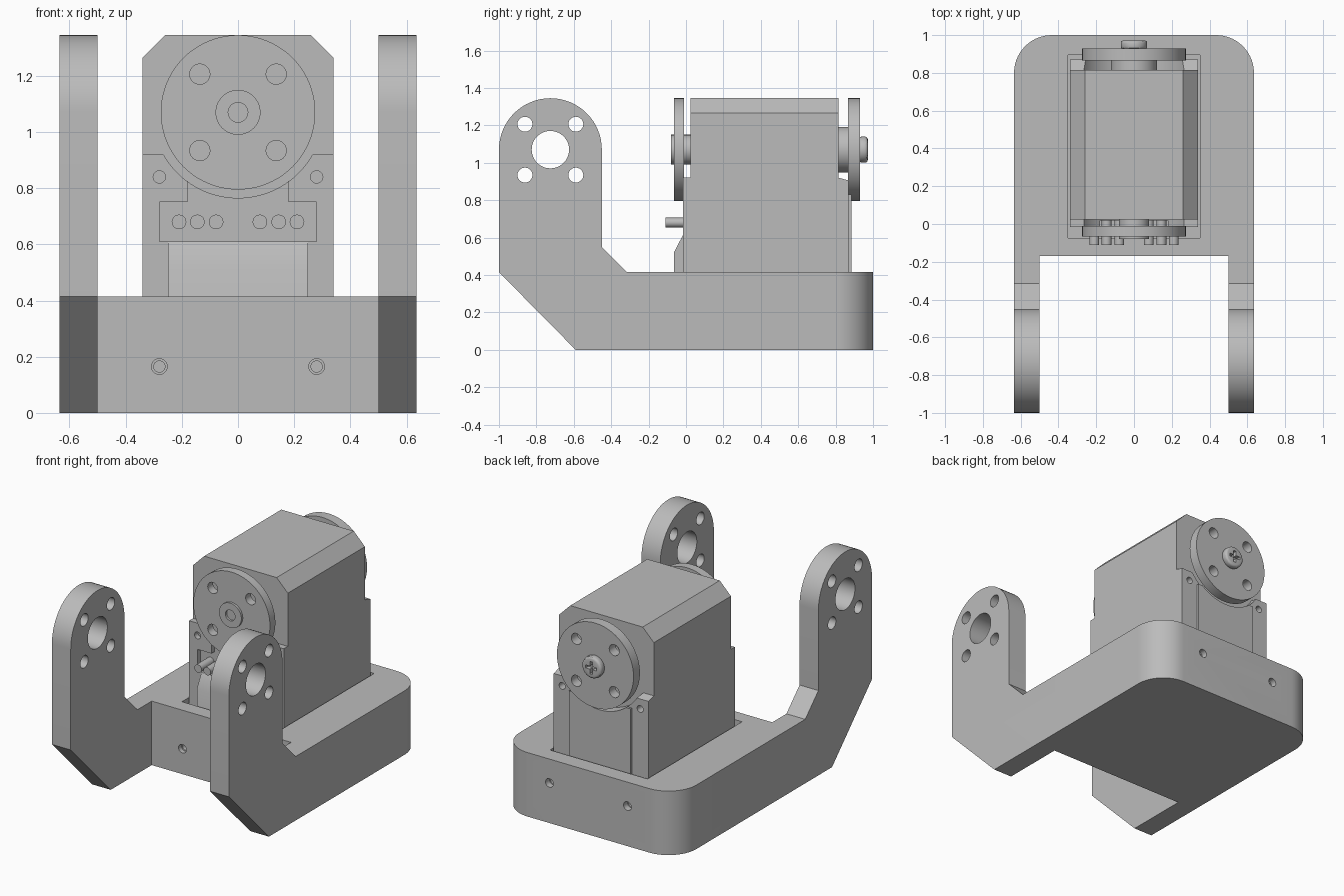
import bpy, bmesh, math
from mathutils import Vector

if "Cube" in bpy.data.objects:
    bpy.data.objects.remove(bpy.data.objects["Cube"])

grey = bpy.data.materials.new("plain grey")
grey.diffuse_color = (0.5, 0.5, 0.5, 1)
grey.use_nodes = True
grey.node_tree.nodes["Principled BSDF"].inputs["Base Color"].default_value = grey.diffuse_color

AXIS_Z = 1.07      # height of the horn axis and arm eyes
BOLT = 0.136       # bolt hole offset from that axis


def arc(cx, cy, r, a0, a1, n):
    return [(cx + r * math.cos(math.radians(a0 + (a1 - a0) * i / n)),
             cy + r * math.sin(math.radians(a0 + (a1 - a0) * i / n))) for i in range(n + 1)]


def circle(cx, cy, r, n=48):
    return arc(cx, cy, r, 0, 360, n)[:-1]


def rect(a0, a1, b0, b1):
    return [(a0, b0), (a1, b0), (a1, b1), (a0, b1)]


def prism(name, pts, axis, lo, hi):
    """Extrude a 2D outline along one axis."""
    place = {'x': lambda a, b, t: (t, a, b),
             'y': lambda a, b, t: (a, t, b),
             'z': lambda a, b, t: (a, b, t)}[axis]
    bm = bmesh.new()
    face = bm.faces.new([bm.verts.new(place(a, b, lo)) for a, b in pts])
    ext = bmesh.ops.extrude_face_region(bm, geom=[face])
    move = Vector(place(0, 0, hi - lo))
    bmesh.ops.translate(bm, vec=move, verts=[v for v in ext['geom'] if isinstance(v, bmesh.types.BMVert)])
    bmesh.ops.recalc_face_normals(bm, faces=bm.faces)
    me = bpy.data.meshes.new(name)
    bm.to_mesh(me)
    bm.free()
    me.materials.append(grey)
    ob = bpy.data.objects.new(name, me)
    bpy.context.collection.objects.link(ob)
    return ob


def bake(ob):
    dg = bpy.context.evaluated_depsgraph_get()
    me = bpy.data.meshes.new_from_object(ob.evaluated_get(dg))
    ob.modifiers.clear()
    ob.data = me


def combine(ob, tools, operation='DIFFERENCE'):
    """Apply booleans one by one and discard the tools."""
    for tool in tools:
        mod = ob.modifiers.new("cut", 'BOOLEAN')
        mod.operation, mod.solver, mod.object = operation, 'EXACT', tool
        bpy.context.view_layer.update()
        bake(ob)
        bpy.data.objects.remove(tool)


def bolt_holes(c, axis, lo, hi, r):
    return [prism("cutter", circle(c + sx * BOLT, AXIS_Z + sz * BOLT, r, 24), axis, lo, hi)
            for sx in (-1, 1) for sz in (-1, 1)]


# U-shaped bracket: plan outline intersected with side profile
plan = [(-0.635, -1.2), (-0.5, -1.2), (-0.5, -0.17), (0.5, -0.17), (0.5, -1.2), (0.635, -1.2)]
plan += arc(0.435, 0.8, 0.2, 0, 90, 14) + arc(-0.435, 0.8, 0.2, 90, 180, 14)
side = [(-0.59, 0), (1.2, 0), (1.2, 0.415), (-0.315, 0.415), (-0.45, 0.55)]
side += arc(-0.725, AXIS_Z, 0.275, 0, 180, 32) + [(-1, 0.415)]
bracket = prism("bracket", plan, 'z', -0.2, 1.6)
combine(bracket, [prism("profile", side, 'x', -0.9, 0.9)], 'INTERSECT')

# Arm eyes, servo pocket and screw holes
cuts = [prism("cutter", circle(-0.725, AXIS_Z, 0.1), 'x', -1, 1)]
cuts += bolt_holes(-0.725, 'x', -1, 1, 0.04)
cuts.append(prism("cutter", rect(-0.35, 0.35, -0.075, 0.895), 'z', 0.095, 0.6))
for x in (-0.28, 0.28):
    cuts += [prism("cutter", circle(x, 0.165, 0.028, 24), 'y', -0.3, -0.14),
             prism("cutter", circle(x, 0.165, 0.02, 24), 'y', -0.25, 0.0),
             prism("cutter", circle(x, 0.26, 0.028, 24), 'y', 0.96, 1.2),
             prism("cutter", circle(x, 0.26, 0.02, 24), 'y', 0.85, 1.1)]
combine(bracket, cuts)

# Servo case with chamfered top
prism("servo_case", [(-0.34, 0.1), (0.34, 0.1), (0.34, 1.265), (0.26, 1.345),
                     (-0.26, 1.345), (-0.34, 1.265)], 'y', 0.025, 0.815)

# Front cover: cleared around the horn, with connector recess and ear holes
front = prism("front_cover", rect(-0.34, 0.34, 0.1, 0.92), 'y', -0.015, 0.025)
cuts = [prism("cutter", circle(0, AXIS_Z, 0.305, 64), 'y', -0.1, 0.1),
        prism("cutter", [(-0.28, 0.61), (0.28, 0.61), (0.28, 0.75), (0.18, 0.75), (0.18, 0.9),
                         (-0.18, 0.9), (-0.18, 0.75), (-0.28, 0.75)], 'y', -0.1, 0.018)]
cuts += [prism("cutter", circle(x, 0.84, 0.022, 20), 'y', -0.1, 0.02) for x in (-0.28, 0.28)]
combine(front, cuts)

# Sloped bulge low on the front cover
prism("front_bulge", [(-0.012, 0.1), (-0.012, 0.61), (-0.018, 0.61), (-0.065, 0.52), (-0.065, 0.1)],
      'x', -0.25, 0.25)

# Connector pins
for i, x in enumerate((-0.21, -0.145, -0.078, 0.078, 0.145, 0.21)):
    prism("connector_pin_%d" % (i + 1), circle(x, 0.68, 0.026, 20), 'y', -0.11, 0.02)

# Back cover with ear holes, and its raised centre panel
back = prism("back_cover", [(0.815, 0.1), (0.87, 0.1), (0.87, 0.905), (0.815, 0.92)], 'x', -0.34, 0.34)
combine(back, [prism("cutter", circle(0, AXIS_Z, 0.305, 64), 'y', 0.7, 1.0)] +
        [prism("cutter", circle(x, 0.84, 0.022, 20), 'y', 0.82, 1.0) for x in (-0.28, 0.28)])
panel = prism("back_panel", rect(-0.22, 0.22, 0.1, 0.83), 'y', 0.865, 0.885)
combine(panel, [prism("cutter", circle(0, AXIS_Z, 0.305, 64), 'y', 0.7, 1.0)])

# Front horn and its hub
horn = prism("front_horn", circle(0, AXIS_Z, 0.275, 80), 'y', -0.065, -0.01)
combine(horn, bolt_holes(0, 'y', -0.2, 0.02, 0.036))
hub = prism("front_hub", circle(0, AXIS_Z, 0.08), 'y', -0.08, 0.03)
combine(hub, [prism("cutter", circle(0, AXIS_Z, 0.035, 24), 'y', -0.2, -0.03)])

# Back horn, hub and cross-head screw
horn = prism("back_horn", circle(0, AXIS_Z, 0.275, 80), 'y', 0.865, 0.93)
combine(horn, bolt_holes(0, 'y', 0.8, 1.1, 0.036))
prism("back_hub", circle(0, AXIS_Z, 0.122), 'y', 0.81, 0.868)
screw = prism("back_screw", circle(0, AXIS_Z, 0.07), 'y', 0.925, 0.972)
bev = screw.modifiers.new("round", 'BEVEL')
bev.width, bev.segments, bev.limit_method, bev.angle_limit = 0.015, 3, 'ANGLE', 1.0
bpy.context.view_layer.update()
bake(screw)
combine(screw, [prism("cutter", rect(-w, w, AXIS_Z - h, AXIS_Z + h), 'y', 0.945, 1.1)
                for w, h in ((0.04, 0.01), (0.01, 0.04))])

# Smooth the round walls, keep edges sharp
for ob in bpy.context.collection.objects:
    ob.data.shade_smooth()
    ob.data.set_sharp_from_angle(angle=math.radians(30))
